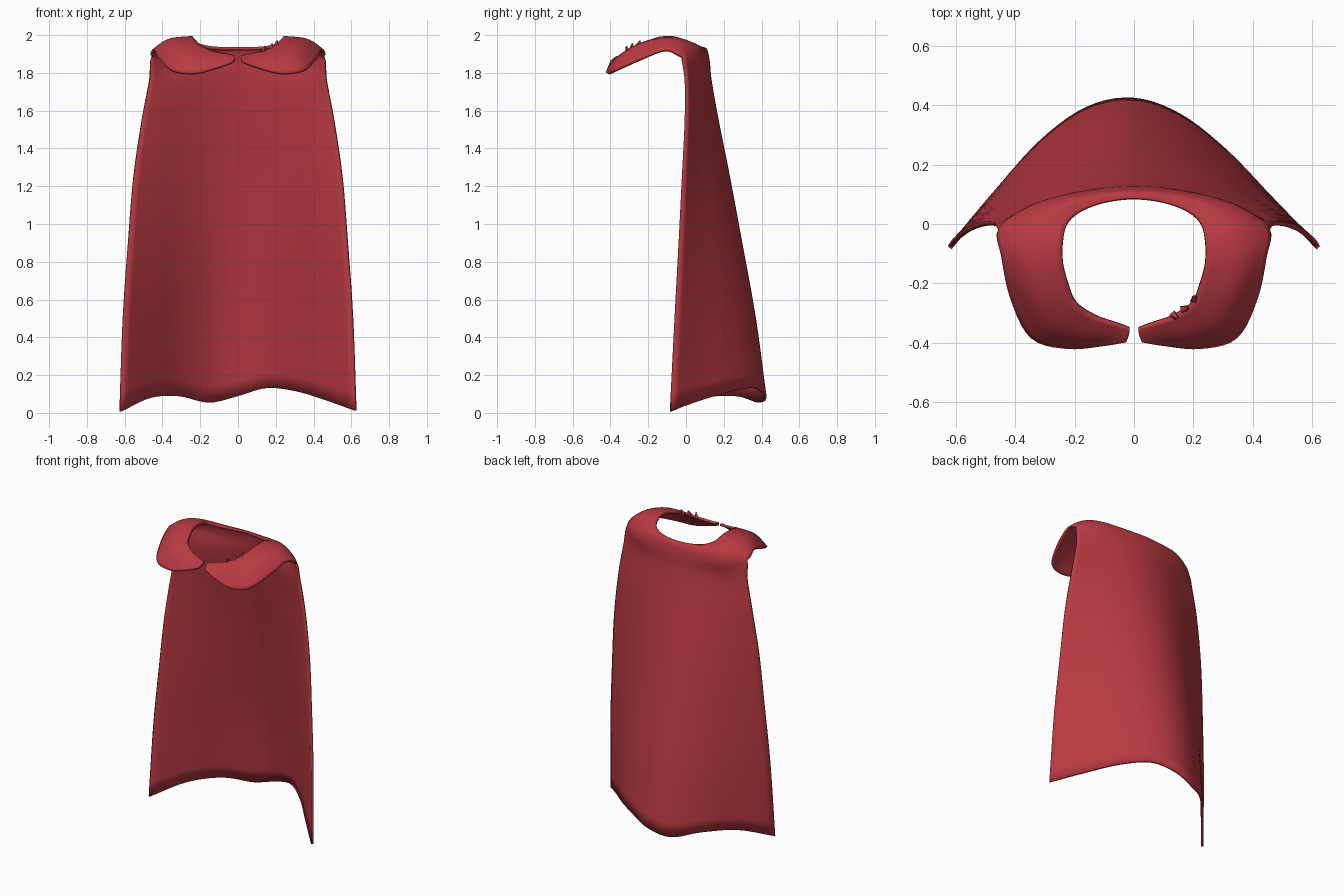
import bpy, bmesh, math
from mathutils import Vector

if "Cube" in bpy.data.objects:
    bpy.data.objects.remove(bpy.data.objects["Cube"])

STEP = 5  # subdivisions per control span

red = bpy.data.materials.new("cloth_red")
red.diffuse_color = (0.485, 0.042, 0.054, 1)
red.use_nodes = True
red.node_tree.nodes["Principled BSDF"].inputs["Base Color"].default_value = red.diffuse_color


def smooth_path(pts, step=STEP):
    """Catmull-Rom curve through the points."""
    p = [Vector(q) for q in pts]
    p = [2 * p[0] - p[1]] + p + [2 * p[-1] - p[-2]]
    out = []
    for i in range(1, len(p) - 2):
        a, b, c, d = p[i - 1:i + 3]
        for k in range(step):
            t = k / step
            out.append(0.5 * (2 * b + (c - a) * t + (2 * a - 5 * b + 4 * c - d) * t * t
                              + (3 * b - a - 3 * c + d) * t ** 3))
    return out + [p[-2]]


# Front collar flap: neck edge, middle, outer edge, from shoulder to throat
FLAP = [
    [(.24, -.13, 1.985), (.36, -.125, 1.972), (.443, -.11, 1.92)],
    [(.222, -.20, 1.965), (.33, -.24, 1.945), (.412, -.25, 1.868)],
    [(.195, -.265, 1.94), (.28, -.335, 1.895), (.345, -.38, 1.81)],
    [(.13, -.31, 1.91), (.185, -.37, 1.87), (.225, -.415, 1.797)],
    [(.06, -.335, 1.895), (.08, -.37, 1.87), (.10, -.406, 1.83)],
    [(.015, -.35, 1.885), (.016, -.37, 1.878), (.025, -.395, 1.86)],
]
# Yoke over the back and shoulders, from spine to shoulder corner
YOKE = [
    [(0, .085, 1.93), (0, .105, 1.92), (0, .118, 1.86)],
    [(.10, .072, 1.93), (.115, .095, 1.922), (.12, .11, 1.86)],
    [(.18, .042, 1.94), (.22, .073, 1.932), (.237, .09, 1.868)],
    [(.225, 0, 1.96), (.30, .03, 1.952), (.352, .052, 1.88)],
    [(.24, -.06, 1.985), (.36, -.035, 1.967), (.452, -.02, 1.885)],
]
# Hanging cloth rows: height, half width, back depth, edge depth
ROWS = [(1.76, .468, .128, 0), (1.55, .507, .165, 0), (1.25, .55, .225, -.015),
        (.90, .578, .29, -.033), (.50, .605, .362, -.055), (0, .622, .418, -.08)]
HEM = [.008, .08, .088, .055, .09, .132, .115, .068, .012]


def flip(col):
    return [(-x, y, z) for x, y, z in col]


def back_column(i):
    u = (i - 4) / 4
    col = YOKE[abs(i - 4)]
    col = list(flip(col) if u < 0 else col)
    for z, w, back, edge in ROWS:
        drop = 1 - z / 1.76
        y = edge + (back - edge) * max(0, math.cos(math.pi / 2 * u)) ** 1.1
        y -= .018 * math.sin(math.pi * u) * drop
        col.append((w * u, y, z if z else HEM[i]))
    return col


columns = ([flip(c) for c in reversed(FLAP)] + [back_column(i) for i in range(9)] + FLAP)
fine = [smooth_path(c) for c in columns]
first, last = len(FLAP), len(FLAP) + 8
collar_rows = 2 * STEP + 1

# Cape with collar: one sheet, flaps stop at the collar's outer edge
bm = bmesh.new()
grid = {}
for r in range(len(fine[first])):
    full = r < collar_rows
    lo, hi = (0, len(fine) - 1) if full else (first, last)
    for k, p in enumerate(smooth_path([fine[c][r] for c in range(lo, hi + 1)])):
        grid[r, lo * STEP + k] = bm.verts.new(p)
for (r, c) in list(grid):
    keys = [(r, c), (r + 1, c), (r + 1, c + 1), (r, c + 1)]
    if all(k in grid for k in keys):
        bm.faces.new([grid[k] for k in keys])
mesh = bpy.data.meshes.new("cape")
bm.to_mesh(mesh)
bm.free()
cape = bpy.data.objects.new("cape", mesh)
bpy.context.collection.objects.link(cape)
mesh.materials.append(red)
thick = cape.modifiers.new("cloth_thickness", 'SOLIDIFY')
thick.thickness = .016
thick.offset = 0

bpy.context.view_layer.objects.active = cape
cape.select_set(True)
bpy.ops.object.shade_smooth_by_angle(angle=math.radians(50))

# Small torn tufts on the right neck edge
for n, (x, y, z) in enumerate([(.14, -.312, 1.925), (.175, -.285, 1.94), (.205, -.25, 1.955)]):
    bpy.ops.mesh.primitive_cone_add(vertices=4, radius1=.016, radius2=.004, depth=.035,
                                    location=(x, y, z), rotation=(.3, .35, n))
    tuft = bpy.context.object
    tuft.name = f"torn_tuft_{n + 1}"
    tuft.data.materials.append(red)
